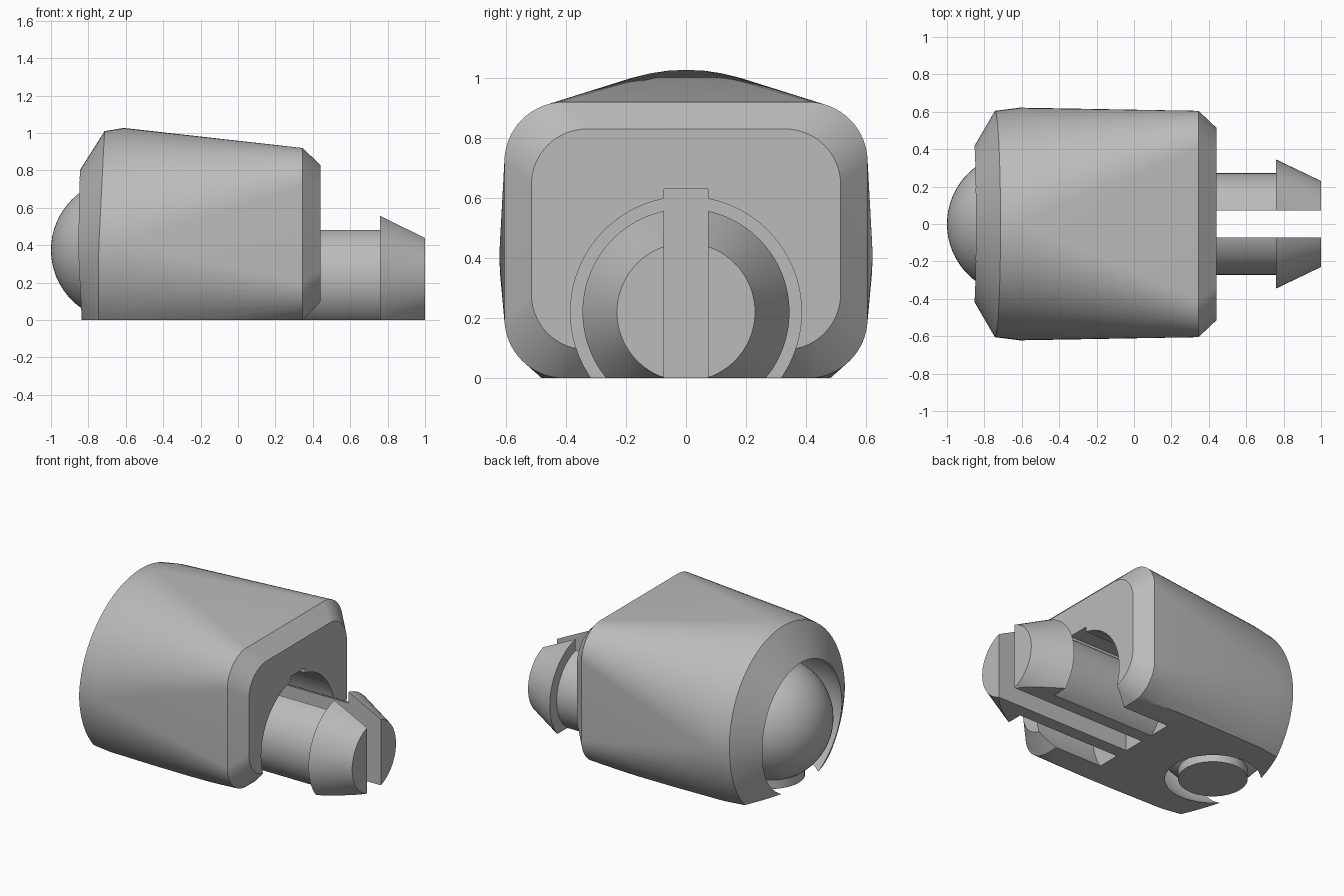
import bpy, bmesh, math
from math import sin, cos, radians
from mathutils import Matrix

cube = bpy.data.objects.get("Cube")
if cube:
    bpy.data.objects.remove(cube)

grey = bpy.data.materials.new("plain grey")
grey.use_nodes = True
colour = (0.5, 0.5, 0.5, 1)
grey.diffuse_color = colour
grey.node_tree.nodes["Principled BSDF"].inputs["Base Color"].default_value = colour


def make(name, bm):
    bmesh.ops.remove_doubles(bm, verts=bm.verts, dist=1e-4)
    bmesh.ops.recalc_face_normals(bm, faces=bm.faces)
    mesh = bpy.data.meshes.new(name)
    bm.to_mesh(mesh)
    bm.free()
    mesh.materials.append(grey)
    obj = bpy.data.objects.new(name, mesh)
    bpy.context.collection.objects.link(obj)
    return obj


def loft(name, rings):
    """Skin a row of equal point rings and cap both ends."""
    bm = bmesh.new()
    rows = [[bm.verts.new(p) for p in ring] for ring in rings]
    n = len(rows[0])
    for a, b in zip(rows, rows[1:]):
        for i in range(n):
            j = (i + 1) % n
            bm.faces.new((a[i], a[j], b[j], b[i]))
    bm.faces.new(rows[0])
    bm.faces.new(rows[-1])
    return make(name, bm)


def section(x, z, half_y, half_z, r, lean=0.0, steps=16):
    """Rounded rectangle across x; a circle when both halves equal r."""
    ring = []
    for q, (sy, sz) in enumerate(((1, 1), (-1, 1), (-1, -1), (1, -1))):
        for i in range(steps + 1):
            a = radians(90) * (q + i / steps)
            py = sy * (half_y - r) + r * cos(a)
            pz = z + sz * (half_z - r) + r * sin(a)
            ring.append((x + lean * max(0, pz - 0.38), py, pz))
    return ring


def circle(x, z, r, lean=0.0):
    return section(x, z, r, r, r, lean)


def box(name, x0, x1, y, z0, z1):
    bm = bmesh.new()
    bmesh.ops.create_cube(bm, size=1)
    for v in bm.verts:
        v.co = ((x0 + x1) / 2 + v.co.x * (x1 - x0), v.co.y * 2 * y,
                (z0 + z1) / 2 + v.co.z * (z1 - z0))
    return make(name, bm)


def ball(name, r, x, z):
    bm = bmesh.new()
    bmesh.ops.create_uvsphere(bm, u_segments=64, v_segments=32, radius=r,
                              matrix=Matrix.Translation((x, 0, z)))
    return make(name, bm)


def combine(obj, tools, operation="DIFFERENCE"):
    for tool in tools:
        mod = obj.modifiers.new("cut", "BOOLEAN")
        mod.operation, mod.solver, mod.object = operation, "EXACT", tool
    graph = bpy.context.evaluated_depsgraph_get()
    mesh = bpy.data.meshes.new_from_object(obj.evaluated_get(graph))
    obj.modifiers.clear()
    obj.data = mesh


# Cutters
floor = box("floor_cutter", -2, 2, 2, -1, 0)
slot = box("slot_cutter", 0, 1.5, 0.073, -0.5, 0.63)
socket = ball("socket_cutter", 0.478, -0.62, 0.38)
pocket = loft("pocket_cutter", [circle(0, 0.22, 0.385), circle(0.8, 0.22, 0.385)])

# Housing: round socket end blending into a rounded square end
housing = loft("housing", [
    circle(-0.87, 0.405, 0.39, 0.05),
    circle(-0.745, 0.405, 0.605, 0.05),
    circle(-0.61, 0.405, 0.622),
    section(0.345, 0.46, 0.605, 0.46, 0.2),
    section(0.44, 0.4625, 0.515, 0.3675, 0.185)])
combine(housing, [floor, socket, pocket, slot])

# Ball with a flat foot
roller = ball("ball", 0.38, -0.62, 0.375)
foot_bm = bmesh.new()
bmesh.ops.create_cone(foot_bm, cap_ends=True, segments=32, radius1=0.21, radius2=0.21,
                      depth=0.2, matrix=Matrix.Translation((-0.62, 0, 0.1)))
foot = make("foot_helper", foot_bm)
combine(roller, [foot], "UNION")
combine(roller, [floor])

# Split barbed pin
pin = loft("split_pin", [circle(x, 0.22, r) for x, r in (
    (0, 0.272), (0.76, 0.272), (0.76, 0.345), (1, 0.23))])
combine(pin, [floor, slot])

for helper in (floor, slot, socket, pocket, foot):
    bpy.data.objects.remove(helper)

# Smooth curved surfaces, crisp edges
bpy.ops.object.select_all(action="DESELECT")
for obj in (housing, roller, pin):
    obj.select_set(True)
bpy.context.view_layer.objects.active = housing
bpy.ops.object.shade_smooth_by_angle(angle=radians(25))
